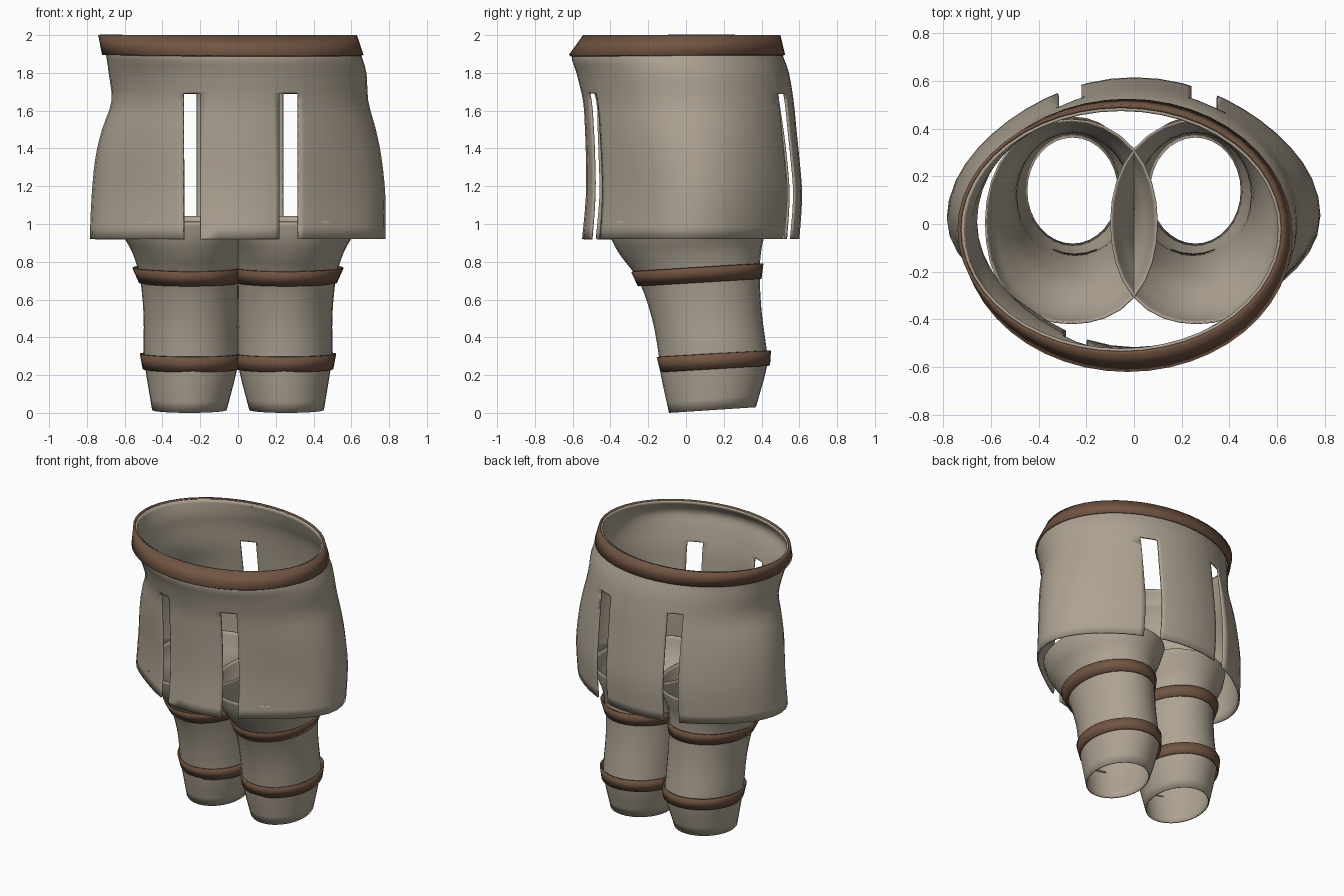
import bpy, bmesh, math
from mathutils import Vector

cube = bpy.data.objects.get("Cube")
if cube:
    bpy.data.objects.remove(cube)


def make_material(name, color):
    mat = bpy.data.materials.new(name)
    mat.use_nodes = True
    mat.diffuse_color = color
    mat.node_tree.nodes["Principled BSDF"].inputs["Base Color"].default_value = color
    return mat


CLOTH = make_material("tan cloth", (0.42, 0.365, 0.29, 1))
LEATHER = make_material("brown leather", (0.165, 0.09, 0.055, 1))


def smooth_rows(rows, steps):
    """Catmull-Rom interpolation between cross-sections."""
    out = []
    last = len(rows) - 1
    for i in range(last):
        before, a, b, after = rows[max(i - 1, 0)], rows[i], rows[i + 1], rows[min(i + 2, last)]
        for s in range(steps):
            t = s / steps
            out.append([
                q + t * (r - p) / 2 + t * t * (p - 2.5 * q + 2 * r - n / 2)
                + t ** 3 * (1.5 * (q - r) + (n - p) / 2)
                for p, q, r, n in zip(before, a, b, after)])
    out.append(list(rows[-1]))
    return out


def loft(rows, sides):
    """Open tube. Row: z front, z back, x min, x max, y front, y back, flattening."""
    bm = bmesh.new()
    rings = []
    for zf, zb, x0, x1, yf, yb, flat in rows:
        cx, rx = (x0 + x1) / 2, (x1 - x0) / 2
        cy, ry = (yf + yb) / 2, (yb - yf) / 2
        ring = []
        for i in range(sides):
            a = math.tau * i / sides
            k = flat if math.sin(a) < 0 else flat * 0.4
            r = 1 - k * math.sin(2 * a) ** 2
            u, v = r * math.cos(a), r * math.sin(a)
            z = zf + (zb - zf) * (v + 1) / 2
            ring.append(bm.verts.new((cx + rx * u, cy + ry * v, z)))
        rings.append(ring)
    for low, high in zip(rings, rings[1:]):
        for i in range(sides):
            j = (i + 1) % sides
            bm.faces.new((low[i], low[j], high[j], high[i]))
    return bm


def finish(bm, name, mat, thickness):
    mesh = bpy.data.meshes.new(name)
    bm.to_mesh(mesh)
    bm.free()
    obj = bpy.data.objects.new(name, mesh)
    bpy.context.collection.objects.link(obj)
    mesh.materials.append(mat)
    shell = obj.modifiers.new("shell", "SOLIDIFY")
    shell.thickness = thickness
    shell.offset = -1
    bpy.ops.object.select_all(action="DESELECT")
    obj.select_set(True)
    bpy.context.view_layer.objects.active = obj
    bpy.ops.object.shade_smooth_by_angle(angle=math.radians(40))
    return obj


# Skirt: z, x min, x max, y front, y back, flattening
skirt_rows = [
    (0.92, -0.785, 0.78, -0.55, 0.60, 0.10),
    (1.15, -0.775, 0.78, -0.53, 0.615, 0.09),
    (1.35, -0.755, 0.76, -0.53, 0.60, 0.07),
    (1.50, -0.72, 0.73, -0.535, 0.585, 0.05),
    (1.65, -0.67, 0.69, -0.545, 0.57, 0.03),
    (1.80, -0.685, 0.68, -0.58, 0.545, 0.02),
    (1.90, -0.70, 0.65, -0.605, 0.51, 0),
    (1.995, -0.725, 0.615, -0.53, 0.485, 0),
]
skirt = loft(smooth_rows([(r[0],) + r for r in skirt_rows], 3), 48)

# Four slots running up from the hem
SLOT_TOP = 1.69
front_slots = [(-0.29, -0.20), (0.22, 0.32)]
back_slots = [(-0.32, -0.22), (0.24, 0.35)]


def cut(bm, point, normal):
    geom = bm.verts[:] + bm.edges[:] + bm.faces[:]
    bmesh.ops.bisect_plane(bm, geom=geom, plane_co=point, plane_no=normal, dist=1e-5)


for pair in front_slots + back_slots:
    for x in pair:
        cut(skirt, (x, 0, 0), (1, 0, 0))
cut(skirt, (0, 0, SLOT_TOP), (0, 0, 1))


def in_slot(face):
    c = face.calc_center_median()
    slots = front_slots if c.y < 0 else back_slots
    return c.z < SLOT_TOP and any(a < c.x < b for a, b in slots)


bmesh.ops.delete(skirt, geom=[f for f in skirt.faces if in_slot(f)], context="FACES")
finish(skirt, "skirt", CLOTH, 0.012)

# Waist belt
belt_rows = [
    (1.895, 1.895, -0.72, 0.665, -0.62, 0.525, 0),
    (2.0, 2.0, -0.74, 0.63, -0.545, 0.50, 0),
]
finish(loft(belt_rows, 48), "belt", LEATHER, 0.014)

# Legs and their straps, written for the left side
leg_rows = [
    (0, 0.03, 0.06, 0.455, -0.09, 0.37, 0),
    (0.21, 0.25, 0.005, 0.49, -0.135, 0.43, 0),
    (0.31, 0.35, 0, 0.50, -0.145, 0.425, 0),
    (0.50, 0.54, 0, 0.50, -0.18, 0.40, 0),
    (0.70, 0.74, -0.005, 0.52, -0.25, 0.39, 0),
    (0.83, 0.87, -0.03, 0.56, -0.345, 0.40, 0),
    (0.92, 0.95, -0.07, 0.605, -0.395, 0.42, -0.02),
    (1.01, 1.04, -0.10, 0.625, -0.42, 0.44, -0.04),
]
lower_strap_rows = [
    (0.215, 0.25, -0.01, 0.505, -0.135, 0.445, 0),
    (0.295, 0.33, -0.015, 0.52, -0.155, 0.45, 0),
]
upper_strap_rows = [
    (0.67, 0.71, -0.01, 0.525, -0.255, 0.40, 0),
    (0.745, 0.79, -0.025, 0.56, -0.29, 0.41, 0),
]


def mirrored(rows):
    return [(r[0], r[1], -r[3], -r[2]) + tuple(r[4:]) for r in rows]


for side in ("left", "right"):
    place = mirrored if side == "right" else list
    finish(loft(smooth_rows(place(leg_rows), 3), 32), side + "_leg", CLOTH, 0.008)
    finish(loft(place(lower_strap_rows), 32), side + "_lower_strap", LEATHER, 0.01)
    finish(loft(place(upper_strap_rows), 32), side + "_upper_strap", LEATHER, 0.01)
